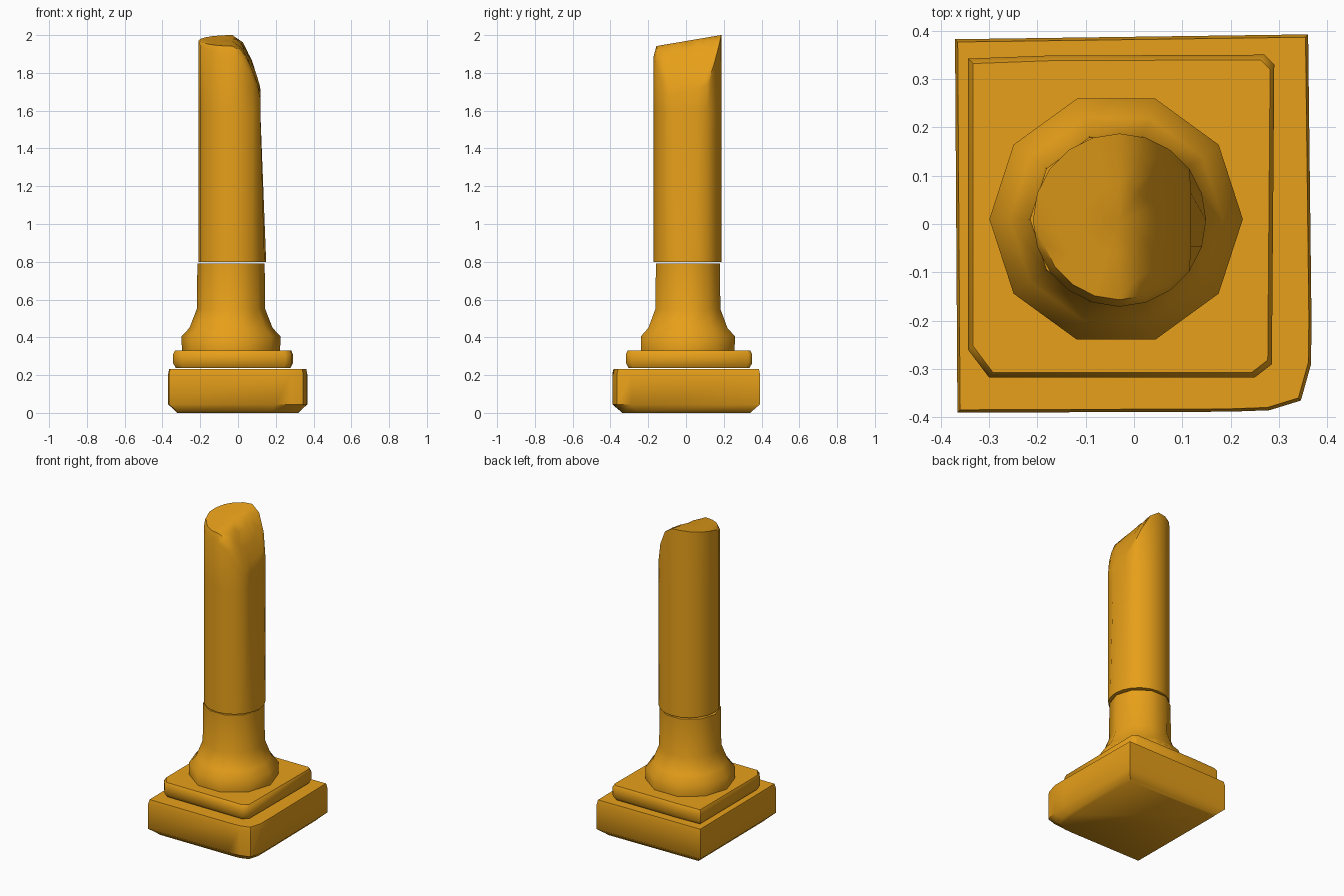
import bpy, math

if "Cube" in bpy.data.objects:
    bpy.data.objects.remove(bpy.data.objects["Cube"])

mat = bpy.data.materials.new("ochre_stone")
mat.diffuse_color = (0.8, 0.35, 0.01, 1)
mat.use_nodes = True
mat.node_tree.nodes["Principled BSDF"].inputs["Base Color"].default_value = mat.diffuse_color


def loft(name, rings, angle, tip=None):
    """Skin a stack of equal-length rings, capped at both ends."""
    n = len(rings[0])
    verts = [v for ring in rings for v in ring]
    faces = [list(range(n))[::-1]]
    for k in range(len(rings) - 1):
        a, b = k * n, (k + 1) * n
        for i in range(n):
            j = (i + 1) % n
            faces.append([a + i, a + j, b + j, b + i])
    last = (len(rings) - 1) * n
    if tip:
        verts.append(tip)
        faces += [[last + i, last + (i + 1) % n, len(verts) - 1] for i in range(n)]
    else:
        faces.append(list(range(last, last + n)))
    me = bpy.data.meshes.new(name)
    me.from_pydata(verts, [], faces)
    me.materials.append(mat)
    ob = bpy.data.objects.new(name, me)
    bpy.context.collection.objects.link(ob)
    bpy.ops.object.select_all(action='DESELECT')
    ob.select_set(True)
    bpy.context.view_layer.objects.active = ob
    bpy.ops.object.shade_smooth_by_angle(angle=math.radians(angle))
    return ob


def slab(name, outline, levels):
    """Stack an outline at (z, scale) levels."""
    return loft(name, [[(x * s, y * s, z) for x, y in outline] for z, s in levels], 50)


# Square plinth with a worn front right corner
slab("plinth",
     [(-.37, .382), (-.365, -.39), (.2, -.388), (.28, -.385), (.345, -.365),
      (.366, -.29), (.367, -.2), (.36, .392)],
     [(0, .87), (.012, .9), (.045, 1), (.205, 1), (.232, .985)])

# Thinner slab with softened edges
slab("upper_slab",
     [(-.343, .342), (-.343, -.26), (-.30, -.317), (.25, -.317), (.285, -.29),
      (.29, .33), (.27, .35), (-.18, .348)],
     [(.238, .96), (.262, 1), (.312, 1), (.331, .97)])


# Ten-sided flared foot of the column
def circle(n, r, cx, cy, z):
    return [(cx + r * math.cos(2 * math.pi * i / n),
             cy + r * math.sin(2 * math.pi * i / n), z) for i in range(n)]


foot_profile = [(.331, .26), (.405, .262), (.45, .22), (.55, .181), (.79, .178)]
loft("column_foot", [circle(10, r, -.037, .01, z) for z, r in foot_profile], 50)

# Broken shaft, worn away towards the front right
CX, CY, R, SIDES = -.03, .008, .179, 20


def break_height(x, y, rim):
    dx, dy = x - CX, y - CY
    return (min(2.0, 1.97 + .17 * dy) - 12 * max(0, dx) ** 2
            - rim * .05 * max(0, -dy / R))


bottom = circle(SIDES, R, CX, CY, .80)
worn = [(min(x, .118), y, 1.6) for x, y, _ in bottom]
rings = [bottom, worn]
for f in (1, .92, .7, .4):
    rings.append([(CX + (x - CX) * f, CY + (y - CY) * f,
                   break_height(CX + (x - CX) * f, CY + (y - CY) * f, f == 1))
                  for x, y, _ in worn])
loft("broken_shaft", rings, 50, (CX, CY, break_height(CX, CY, 0)))
